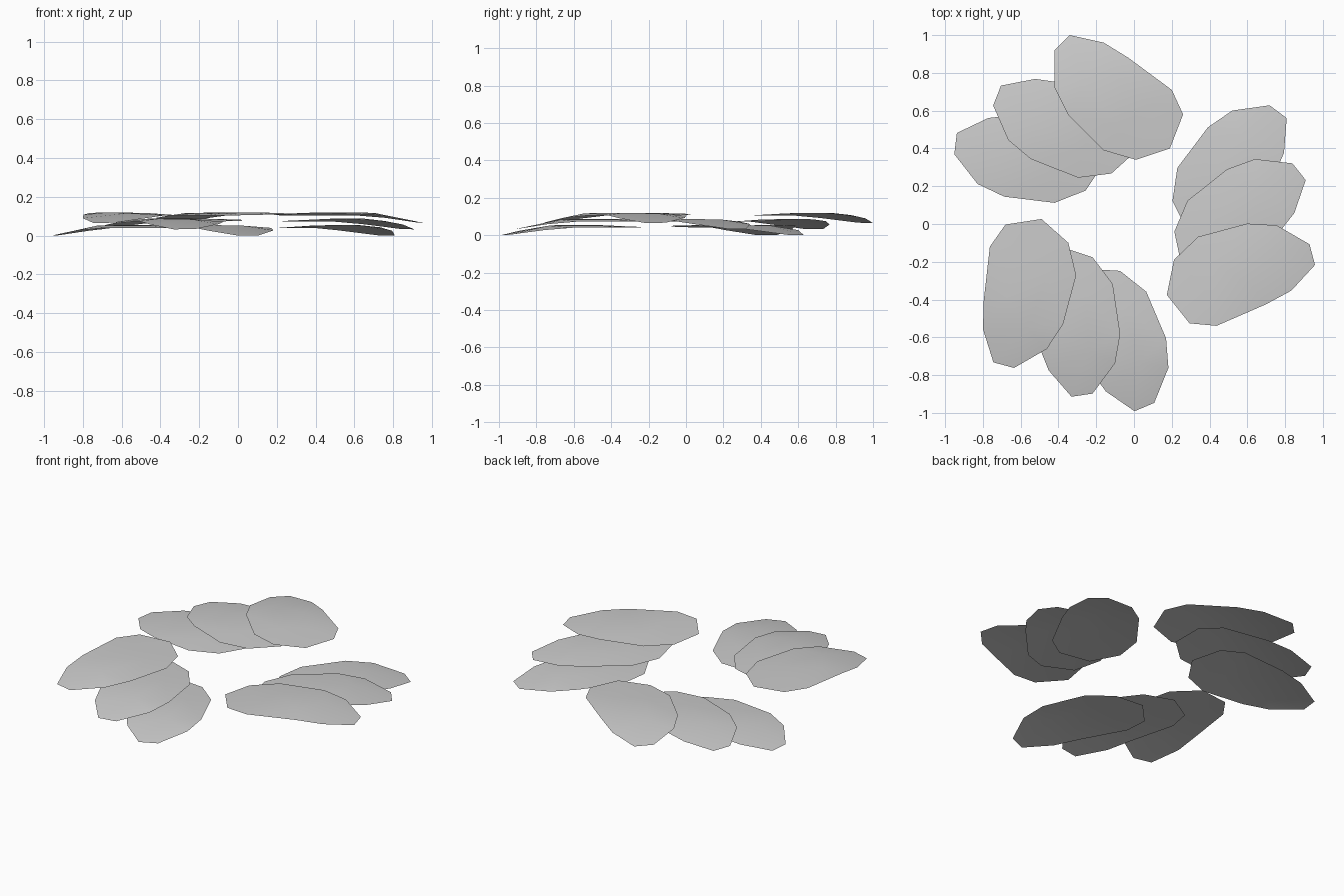
import bpy, bmesh
from math import radians
from mathutils import Matrix, Vector
from mathutils.geometry import delaunay_2d_cdt

if "Cube" in bpy.data.objects:
    bpy.data.objects.remove(bpy.data.objects["Cube"])

grey = bpy.data.materials.new("soft_grey")
grey.use_nodes = True
colour = (0.6, 0.6, 0.6, 1)
grey.diffuse_color = colour
grey.node_tree.nodes["Principled BSDF"].inputs["Base Color"].default_value = colour

# Rim of one plate, then the crown points where it bends down to its outer end
RIM = [(.19, .40, .109), (.01, .34, .105), (-.16, .39, .105), (-.35, .58, .105),
       (-.42, .72, .092), (-.42, .92, .067), (-.34, 1.0, .065), (-.16, .96, .09),
       (-.03, .88, .108), (.20, .71, .117), (.26, .58, .115)]
CROWN = [(-.27, .75, .116), (-.08, .77, .120), (.08, .62, .120), (-.08, .52, .116)]
PIVOT = Vector((-.25, .695, 0))
CENTRE = Vector((-.042, .017, 0))


def make_plate():
    points = [Vector(p) for p in RIM + CROWN]
    n = len(RIM)
    edges = [(i, (i + 1) % n) for i in range(n)]
    flat, _, faces, *_ = delaunay_2d_cdt([p.xy for p in points], edges, [], 1, 1e-5)
    bm = bmesh.new()
    for p in flat:
        near = min(points, key=lambda q: (q.xy - p).length)
        bm.verts.new((p.x, p.y, near.z))
    bm.verts.ensure_lookup_table()
    for f in faces:
        face = bm.faces.new([bm.verts[i] for i in f])
        face.smooth = True
        face.normal_update()
        if face.normal.z < 0:
            face.normal_flip()
    mesh = bpy.data.meshes.new("plate")
    bm.to_mesh(mesh)
    bm.free()
    mesh.materials.append(grey)
    return mesh


plate = make_plate()

# Three overlapping plates per cluster, fanned and stepped downward
LAYERS = [("upper", (-.25, .695, 0), 0),
          ("middle", (-.50, .489, -.0325), 23.5),
          ("lower", (-.679, .297, -.065), 38)]
for cluster, turn in (("back", 0), ("front", 120), ("left", 240)):
    ring = (Matrix.Translation(CENTRE) @ Matrix.Rotation(radians(turn), 4, "Z")
            @ Matrix.Translation(-CENTRE))
    for layer, place, fan in LAYERS:
        obj = bpy.data.objects.new(f"{cluster}_{layer}_plate", plate)
        obj.matrix_world = (ring @ Matrix.Translation(place)
                            @ Matrix.Rotation(radians(fan), 4, "Z")
                            @ Matrix.Translation(-PIVOT))
        bpy.context.collection.objects.link(obj)
